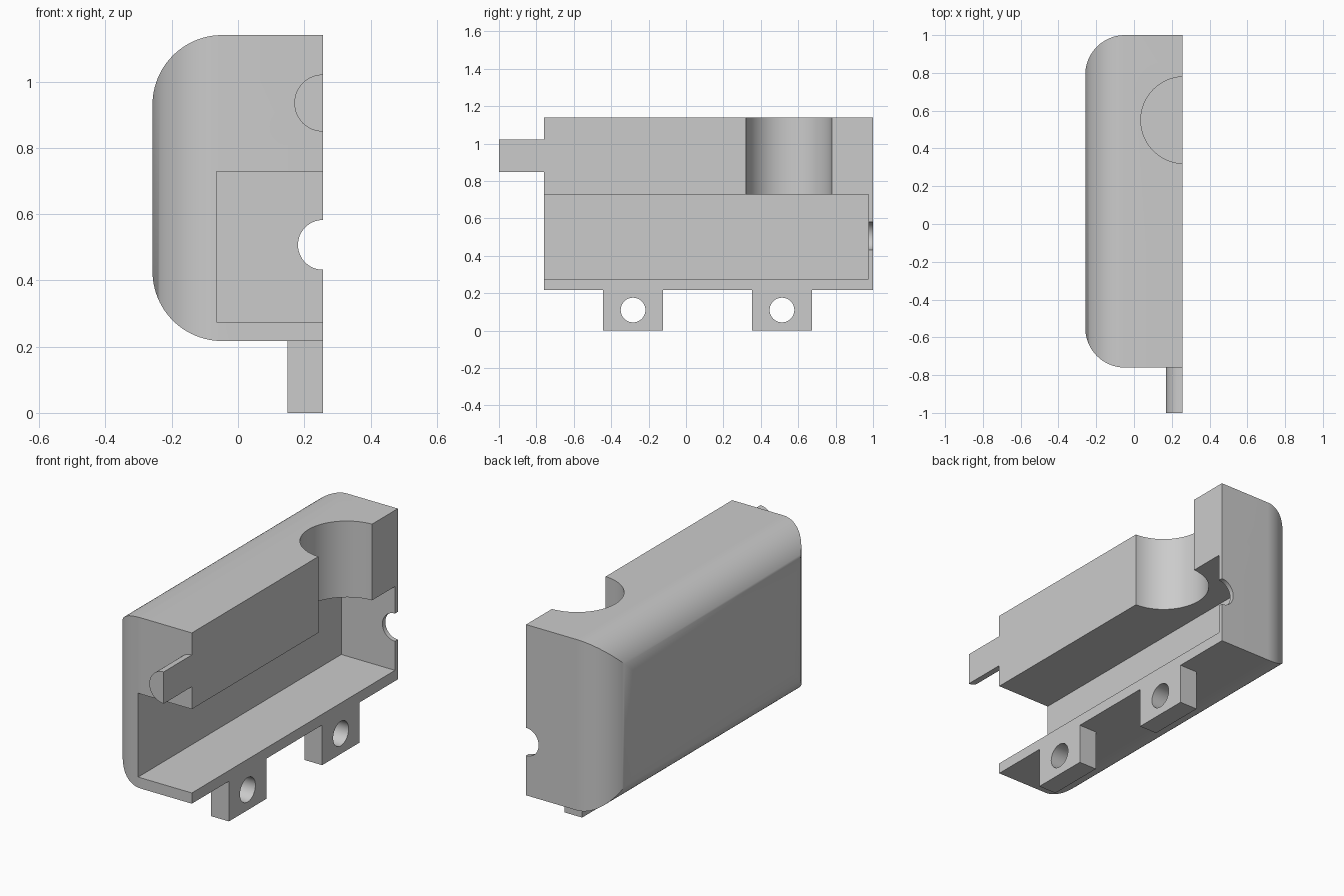
import bpy, bmesh, math
from mathutils import Vector

cube = bpy.data.objects.get("Cube")
if cube:
    bpy.data.objects.remove(cube, do_unlink=True)

# Main dimensions
LEFT, RIGHT = -0.258, 0.256
FRONT, BACK = -0.76, 1.0
BOTTOM, TOP = 0.217, 1.14
CAVITY_TOP = 0.728
ROUND = 0.21

grey = bpy.data.materials.new("plain grey")
grey.use_nodes = True
colour = (0.6, 0.6, 0.6, 1)
grey.diffuse_color = colour
grey.node_tree.nodes["Principled BSDF"].inputs["Base Color"].default_value = colour


def prism(name, points, axis, start, end):
    """Extrude a closed 2D outline along an axis; outline uses the other two axes in order."""
    bm = bmesh.new()
    verts = []
    for a, b in points:
        co = [a, b]
        co.insert(axis, start)
        verts.append(bm.verts.new(co))
    face = bm.faces.new(verts)
    new = bmesh.ops.extrude_face_region(bm, geom=[face])["geom"]
    offset = Vector((0, 0, 0))
    offset[axis] = end - start
    bmesh.ops.translate(bm, vec=offset, verts=[g for g in new if isinstance(g, bmesh.types.BMVert)])
    bmesh.ops.recalc_face_normals(bm, faces=bm.faces)
    mesh = bpy.data.meshes.new(name)
    bm.to_mesh(mesh)
    bm.free()
    mesh.materials.append(grey)
    obj = bpy.data.objects.new(name, mesh)
    bpy.context.collection.objects.link(obj)
    return obj


def box(name, x0, x1, y0, y1, z0, z1):
    return prism(name, [(x0, y0), (x1, y0), (x1, y1), (x0, y1)], 2, z0, z1)


def arc(a, b, radius, start, end, steps):
    angles = [math.radians(start + (end - start) * i / steps) for i in range(steps + 1)]
    return [(a + radius * math.cos(t), b + radius * math.sin(t)) for t in angles]


def rod(name, a, b, radius, axis, start, end):
    return prism(name, arc(a, b, radius, 0, 360, 64)[:-1], axis, start, end)


def rounded_outline(low, high):
    """Rectangle outline with its two left corners rounded."""
    x = LEFT + ROUND
    return ([(RIGHT, low), (RIGHT, high)]
            + arc(x, high - ROUND, ROUND, 90, 180, 24)
            + arc(x, low + ROUND, ROUND, 180, 270, 24))


def combine(target, tool, operation):
    mod = target.modifiers.new(operation.lower(), "BOOLEAN")
    mod.operation = operation
    mod.solver = "EXACT"
    mod.object = tool
    bpy.context.view_layer.objects.active = target
    bpy.ops.object.modifier_apply(modifier=mod.name)
    bpy.data.objects.remove(tool, do_unlink=True)


# Half shell, rounded along all four edges of its left face
shell = prism("housing_half", rounded_outline(BOTTOM, TOP), 1, FRONT, BACK)
combine(shell, prism("plan_outline", rounded_outline(FRONT, BACK), 2, 0, 2), "INTERSECT")

# Long cavity, open at the front and the split side
combine(shell, box("cavity", -0.065, 0.5, -1.2, 0.975, 0.275, CAVITY_TOP), "DIFFERENCE")

# Round well from the top down into the cavity
combine(shell, rod("well", 0.266, 0.55, 0.23, 2, 0.6, 1.4), "DIFFERENCE")

# Cable hole in the back wall
combine(shell, rod("cable_hole", RIGHT, 0.507, 0.075, 1, 0.9, 1.2), "DIFFERENCE")

# Half-round peg on the front
peg = prism("front_peg", arc(RIGHT, 0.935, 0.086, 90, 270, 32), 1, -1.0, FRONT)
combine(shell, peg, "UNION")

# Mounting tabs with screw holes
for y in (-0.283, 0.513):
    tab = box("mounting_tab", 0.15, RIGHT, y - 0.16, y + 0.16, 0, BOTTOM)
    combine(tab, rod("screw_hole", y, 0.11, 0.066, 0, 0, 0.5), "DIFFERENCE")
    combine(shell, tab, "UNION")

# Smooth curved walls, keep hard edges sharp
bpy.ops.object.select_all(action="DESELECT")
shell.select_set(True)
bpy.context.view_layer.objects.active = shell
bpy.ops.object.shade_smooth_by_angle(angle=math.radians(30))
